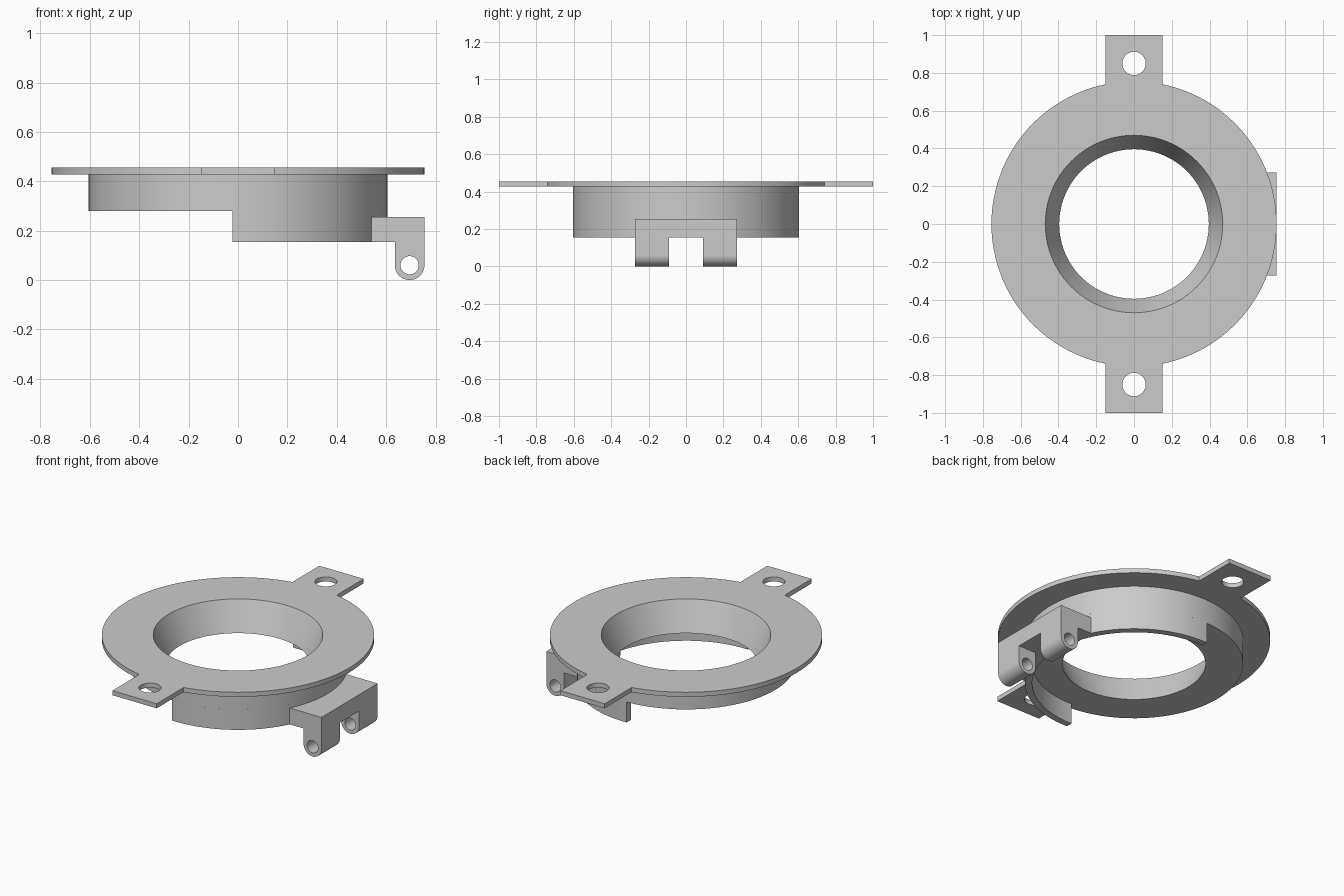
import bpy, bmesh
from math import cos, sin, acos, asin, pi
from mathutils import Matrix

if "Cube" in bpy.data.objects:
    bpy.data.objects.remove(bpy.data.objects["Cube"])

GREY = (0.6, 0.6, 0.6, 1)
mat = bpy.data.materials.new("plain grey")
mat.use_nodes = True
mat.diffuse_color = GREY
mat.node_tree.nodes["Principled BSDF"].inputs["Base Color"].default_value = GREY


def arc(r, a0, a1, n=48, cx=0, cy=0):
    return [(cx + r * cos(a0 + (a1 - a0) * i / n),
             cy + r * sin(a0 + (a1 - a0) * i / n)) for i in range(n + 1)]


def circle(r, n=96, cx=0, cy=0):
    return arc(r, 0, 2 * pi, n, cx, cy)[:-1]


def plate(name, loops, low, high, bore=None, matrix=None):
    """Extrude an outline with holes; bore = (top, bottom) radii of a tapered centre hole."""
    bm = bmesh.new()
    for loop in loops:
        verts = [bm.verts.new((x, y, high)) for x, y in loop]
        for a, b in zip(verts, verts[1:] + verts[:1]):
            bm.edges.new((a, b))
    bmesh.ops.triangle_fill(bm, use_beauty=True, edges=bm.edges[:], normal=(0, 0, 1))
    out = bmesh.ops.extrude_face_region(bm, geom=bm.faces[:], use_keep_orig=True)
    for v in (g for g in out["geom"] if isinstance(g, bmesh.types.BMVert)):
        v.co.z = low
        if bore and v.co.xy.length < bore[0] + 0.001:
            v.co.x *= bore[1] / bore[0]
            v.co.y *= bore[1] / bore[0]
    if matrix:
        bm.transform(matrix)
    bmesh.ops.recalc_face_normals(bm, faces=bm.faces[:])
    mesh = bpy.data.meshes.new(name)
    bm.to_mesh(mesh)
    bm.free()
    mesh.materials.append(mat)
    obj = bpy.data.objects.new(name, mesh)
    bpy.context.collection.objects.link(obj)
    bpy.ops.object.select_all(action="DESELECT")
    obj.select_set(True)
    bpy.context.view_layer.objects.active = obj
    bpy.ops.object.shade_smooth_by_angle()
    return obj


# Main heights and radii
TOP, UNDER, STEP, BASE = 0.455, 0.427, 0.28, 0.155
RIM, WALL, INNER = 0.755, 0.605, 0.565
BORE_TOP, BORE_MID, BORE_LOW = 0.47, 0.458, 0.396

# Flange with two mounting tabs
TAB = 0.15
t = asin(TAB / RIM)
outline = (arc(RIM, t - pi / 2, pi / 2 - t) + [(TAB, 1), (-TAB, 1)]
           + arc(RIM, pi / 2 + t, 3 * pi / 2 - t) + [(-TAB, -1), (TAB, -1)])
tab_holes = [circle(0.062, 48, 0, side * 0.85) for side in (-1, 1)]
plate("flange", [outline, circle(BORE_TOP)] + tab_holes, UNDER, TOP, (BORE_TOP, BORE_MID))

# Ring body with tapered bore
plate("ring_body", [circle(WALL), circle(BORE_MID)], STEP, UNDER, (BORE_MID, BORE_LOW))

# Half skirt below the body
CUT = -0.022
a, b = acos(CUT / WALL), acos(CUT / INNER)
plate("half_skirt", [arc(WALL, -a, a) + arc(INNER, b, -b)], BASE, STEP)

# Hinge block, fitted around the skirt
HALF = 0.272
h = asin(HALF / WALL)
plate("hinge_block", [[(RIM, -HALF), (RIM, HALF)] + arc(WALL, h, -h, 24)], BASE, 0.255)

# Two rounded hinge lugs with pin holes
R = 0.06
lug = arc(R, pi, 2 * pi, 24, RIM - R, R) + [(RIM, BASE), (RIM - 2 * R, BASE)]
turn = Matrix.Rotation(pi / 2, 4, "X")
for name, start in (("hinge_lug_front", 0.092), ("hinge_lug_back", -HALF)):
    plate(name, [lug, circle(0.037, 32, RIM - R, R)], start, start + HALF - 0.092, matrix=turn)
